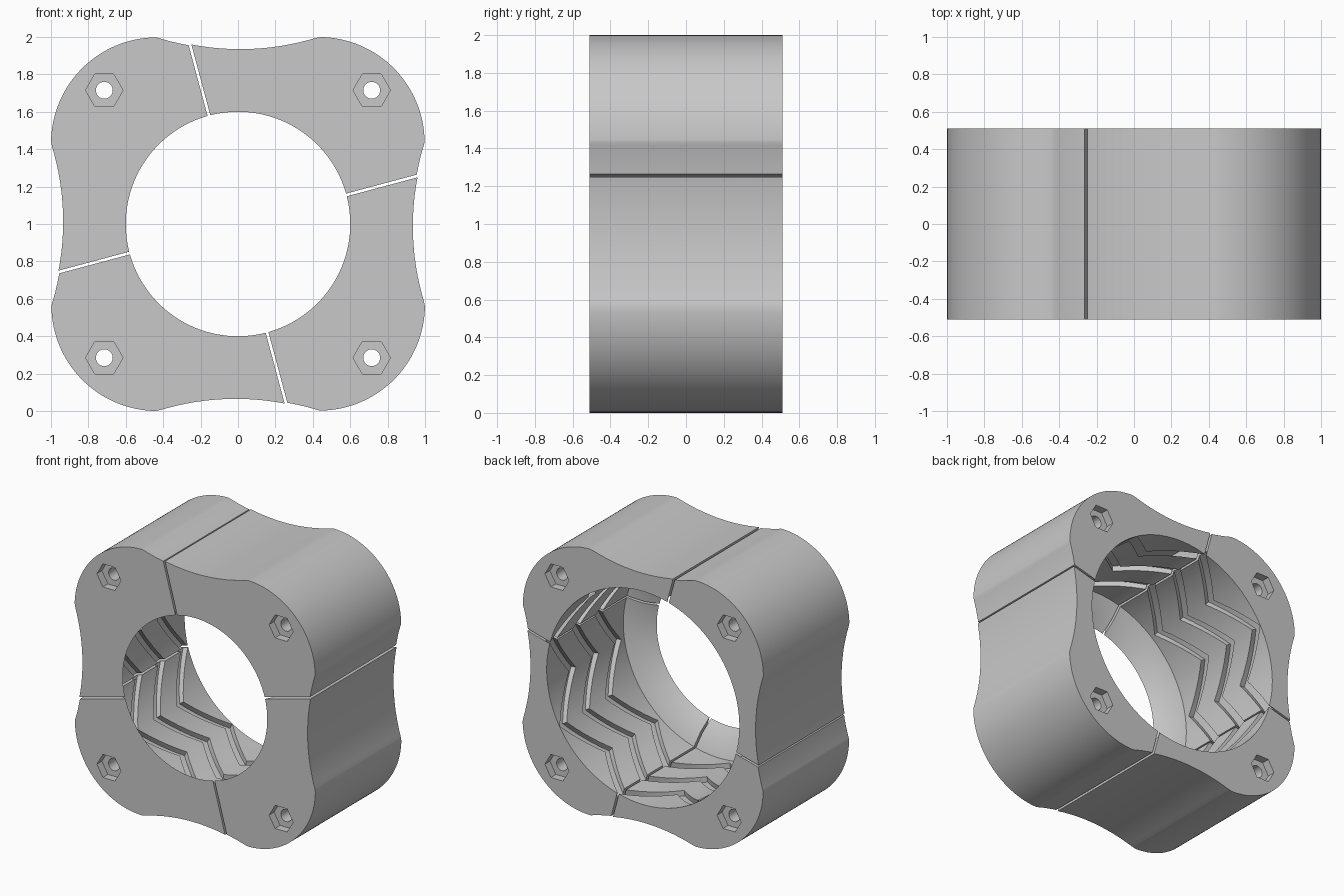
import bpy, bmesh
from math import sin, cos, asin, atan, sqrt, pi, radians
from mathutils import Matrix

if "Cube" in bpy.data.objects:
    bpy.data.objects.remove(bpy.data.objects["Cube"], do_unlink=True)

HALF = 0.51          # half depth
BORE, MOUTH = 0.8, 0.6
CORNER = 0.43        # centre of each corner arc
WAIST = 0.935        # middle of each hollow side
GAP = 0.0075         # half width of the slits
START = radians(15)
BOLT = 0.715

grey = bpy.data.materials.new("plain grey")
grey.use_nodes = True
grey.diffuse_color = (0.58, 0.58, 0.58, 1)
grey.node_tree.nodes["Principled BSDF"].inputs["Base Color"].default_value = grey.diffuse_color


def outer_radius(t):
    """Distance from the axis to the outline at angle t."""
    a = t % (pi / 2)
    kink = atan(CORNER)
    if kink <= a <= pi / 2 - kink:
        p = CORNER * (cos(a) + sin(a))
        return p + sqrt(p * p - 2 * CORNER ** 2 + (1 - CORNER) ** 2)
    a = min(a, pi / 2 - a)
    sag = 1 - WAIST
    R = (CORNER ** 2 + sag ** 2) / (2 * sag)
    D = WAIST + R
    return D * cos(a) - sqrt(R * R - (D * sin(a)) ** 2)


def polar(r, f, k, y):
    """Point at radius r and fraction f across quarter k, leaving room for the slit."""
    trim = asin(GAP / r)
    t = START + k * pi / 2 + trim + f * (pi / 2 - 2 * trim)
    return (r * cos(t), y, 1 + r * sin(t))


def make_object(name, bm):
    bmesh.ops.recalc_face_normals(bm, faces=bm.faces)
    me = bpy.data.meshes.new(name)
    bm.to_mesh(me)
    bm.free()
    ob = bpy.data.objects.new(name, me)
    bpy.context.collection.objects.link(ob)
    me.materials.append(grey)
    return ob


def sweep(name, sections):
    """Skin a row of closed sections and cap both ends."""
    bm = bmesh.new()
    rings = [[bm.verts.new(p) for p in s] for s in sections]
    n = len(rings[0])
    for a, b in zip(rings, rings[1:]):
        for i in range(n):
            j = (i + 1) % n
            bm.faces.new((a[i], a[j], b[j], b[i]))
    bm.faces.new(rings[0])
    bm.faces.new(rings[-1])
    return make_object(name, bm)


def bolt_cutters(x, z):
    """Bolt hole with a hexagonal pocket at each end, points along x."""
    parts = []
    for sides, r, y, depth in ((32, 0.045, 0, 1.4), (6, 0.1, -HALF, 0.12), (6, 0.1, HALF, 0.12)):
        bm = bmesh.new()
        bmesh.ops.create_cone(bm, cap_ends=True, segments=sides, radius1=r, radius2=r, depth=depth)
        spin = Matrix.Rotation(pi / 2, 4, "X")
        if sides == 6 and abs(max(bm.verts, key=lambda v: v.co.x).co.y) > 0.01:
            spin = spin @ Matrix.Rotation(pi / 6, 4, "Z")
        bmesh.ops.transform(bm, matrix=Matrix.Translation((x, y, z)) @ spin, verts=bm.verts)
        parts.append(make_object("bolt_cutter", bm))
    return parts


def groove_cutter(k, centre):
    """Zigzag channel running round the bore, past both ends of the quarter."""
    bars, steps = 4, 6
    sections = []
    for i in range(-1, bars * steps + 2):
        f = i / (bars * steps)
        wave = abs((f * bars) % 2 - 1) - 0.5
        y = centre + 0.25 * wave
        sections.append([polar(r, f, k, y + w) for r, w in
                         ((BORE - 0.03, -0.04), (BORE - 0.03, 0.04),
                          (BORE + 0.04, 0.04), (BORE + 0.04, -0.04))])
    return sweep("groove_cutter", sections)


def quarter(k):
    # Block: outline, wide bore and a tapered front lip
    base = START + k * pi / 2
    angles = [base + pi / 2 * i / 72 for i in range(73)]
    for q in range(5):
        for a in (atan(CORNER), pi / 2 - atan(CORNER)):
            t = a + q * pi / 2
            if angles[0] < t < angles[-1]:
                angles.append(t)
    sections = []
    for t in sorted(angles):
        f = (t - base) / (pi / 2)
        r = outer_radius(t)
        loop = ((r, -HALF), (r, HALF), (BORE, HALF), (BORE, 0.11 - HALF),
                (MOUTH + 0.09, 0.07 - HALF), (MOUTH, -HALF))
        sections.append([polar(rad, f, k, y) for rad, y in loop])
    block = sweep("mould_quarter_%d" % (k + 1), sections)

    # Bolt hole, nut pockets and tread grooves
    mid = START + k * pi / 2 + pi / 6
    x = BOLT if cos(mid) > 0 else -BOLT
    z = 1 + (BOLT if sin(mid) > 0 else -BOLT)
    tools = bolt_cutters(x, z) + [groove_cutter(k, -0.2 + 0.27 * row) for row in range(3)]
    bpy.context.view_layer.objects.active = block
    for tool in tools:
        tool.hide_render = True
        mod = block.modifiers.new("cut", "BOOLEAN")
        mod.operation = "DIFFERENCE"
        mod.solver = "EXACT"
        mod.object = tool
        bpy.ops.object.modifier_apply(modifier=mod.name)
        bpy.data.objects.remove(tool, do_unlink=True)
    block.data.shade_smooth()
    block.data.set_sharp_from_angle(angle=radians(30))


for k in range(4):
    quarter(k)
